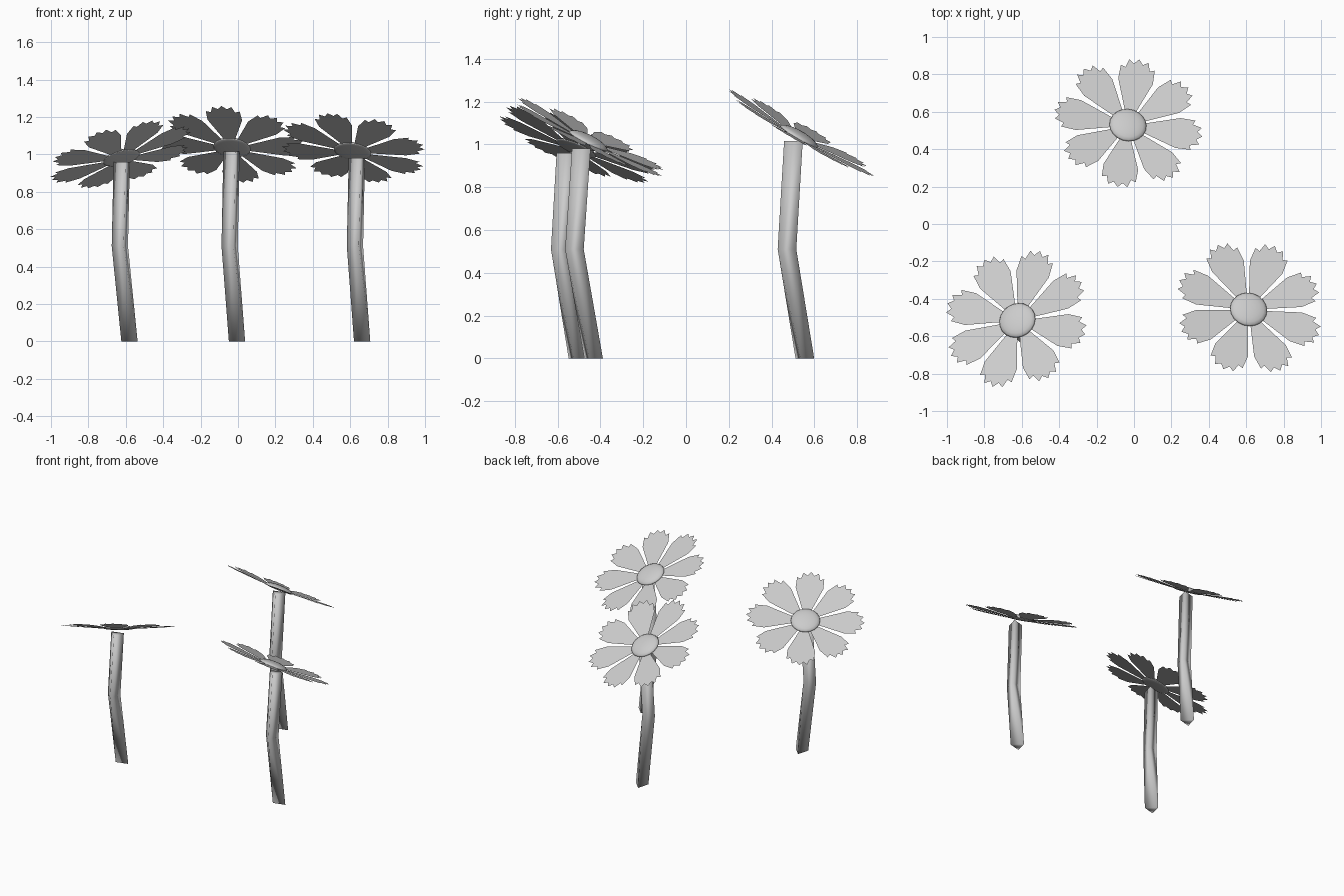
import bpy
import bmesh
from math import cos, sin, radians
from mathutils import Vector, Matrix

if "Cube" in bpy.data.objects:
    bpy.data.objects.remove(bpy.data.objects["Cube"])

# half outline of one toothed petal: (distance from centre, half width)
HALF = [(0.07, 0.028), (0.10, 0.034), (0.27, 0.094), (0.352, 0.092),
        (0.342, 0.066), (0.392, 0.052), (0.372, 0.024)]
TIP = (0.402, 0.0)


def finish(bm, name, smooth=False):
    if smooth:
        bmesh.ops.recalc_face_normals(bm, faces=bm.faces)
    mesh = bpy.data.meshes.new(name)
    bm.to_mesh(mesh)
    bm.free()
    for p in mesh.polygons:
        p.use_smooth = smooth
    ob = bpy.data.objects.new(name, mesh)
    bpy.context.collection.objects.link(ob)
    return ob


def stem(name, path, r=0.052):
    # three-sided tube, twisted by 60 degrees between foot and knee
    bm = bmesh.new()
    rings = []
    for (x, y, z), first, shift in zip(path, (225, 165, 165),
                                       (-0.007, 0.007, 0.007)):
        rings.append([bm.verts.new((x + shift + r * cos(radians(first + a)),
                                    y + shift + r * sin(radians(first + a)), z))
                      for a in (0, 120, 240)])
    for lo, hi in zip(rings, rings[1:]):
        for i in range(3):
            j = (i + 1) % 3
            bm.faces.new((lo[i], lo[j], hi[j], hi[i]))
    bm.faces.new(rings[0][::-1])
    bm.faces.new(rings[-1])
    return finish(bm, name, True)


def petals(name, mat, offset):
    # ring of eight slightly raised petals
    bm = bmesh.new()
    outline = [(u, -v) for u, v in HALF] + [TIP] + HALF[::-1]
    for k in range(8):
        rot = Matrix.Rotation(radians(offset + 45 * k), 4, 'Z')
        bm.faces.new([bm.verts.new(mat @ rot @ Vector((u, v, 0.07 * u)))
                      for u, v in outline])
    return finish(bm, name)


def heart(name, mat):
    # shallow dome with a nearly flat underside in the middle of the flower
    bm = bmesh.new()
    bmesh.ops.create_uvsphere(bm, u_segments=20, v_segments=10, radius=0.1)
    for v in bm.verts:
        v.co.z = 0.006 + v.co.z * (0.28 if v.co.z > 0 else 0.08)
        v.co = mat @ v.co
    return finish(bm, name, True)


# name, head centre, slopes in x and y, petal angle, stem path
FLOWERS = [
    ("back", (-0.033, 0.525, 1.03), (-0.12, -0.58), 35,
     [(-0.005, 0.556, 0), (-0.045, 0.472, 0.51), (-0.035, 0.502, 1.015)]),
    ("left", (-0.622, -0.518, 0.975), (0.28, -0.42), 29,
     [(-0.58, -0.505, 0), (-0.632, -0.588, 0.51), (-0.622, -0.562, 0.96)]),
    ("right", (0.612, -0.46, 1.01), (-0.15, -0.5), 23,
     [(0.664, -0.432, 0), (0.625, -0.522, 0.51), (0.635, -0.49, 0.98)]),
]

for side, centre, (sx, sy), angle, path in FLOWERS:
    tilt = Vector((0, 0, 1)).rotation_difference(Vector((-sx, -sy, 1)))
    mat = Matrix.Translation(centre) @ tilt.to_matrix().to_4x4()
    stem(side + "_stem", path)
    petals(side + "_petals", mat, angle)
    heart(side + "_flower_centre", mat)
